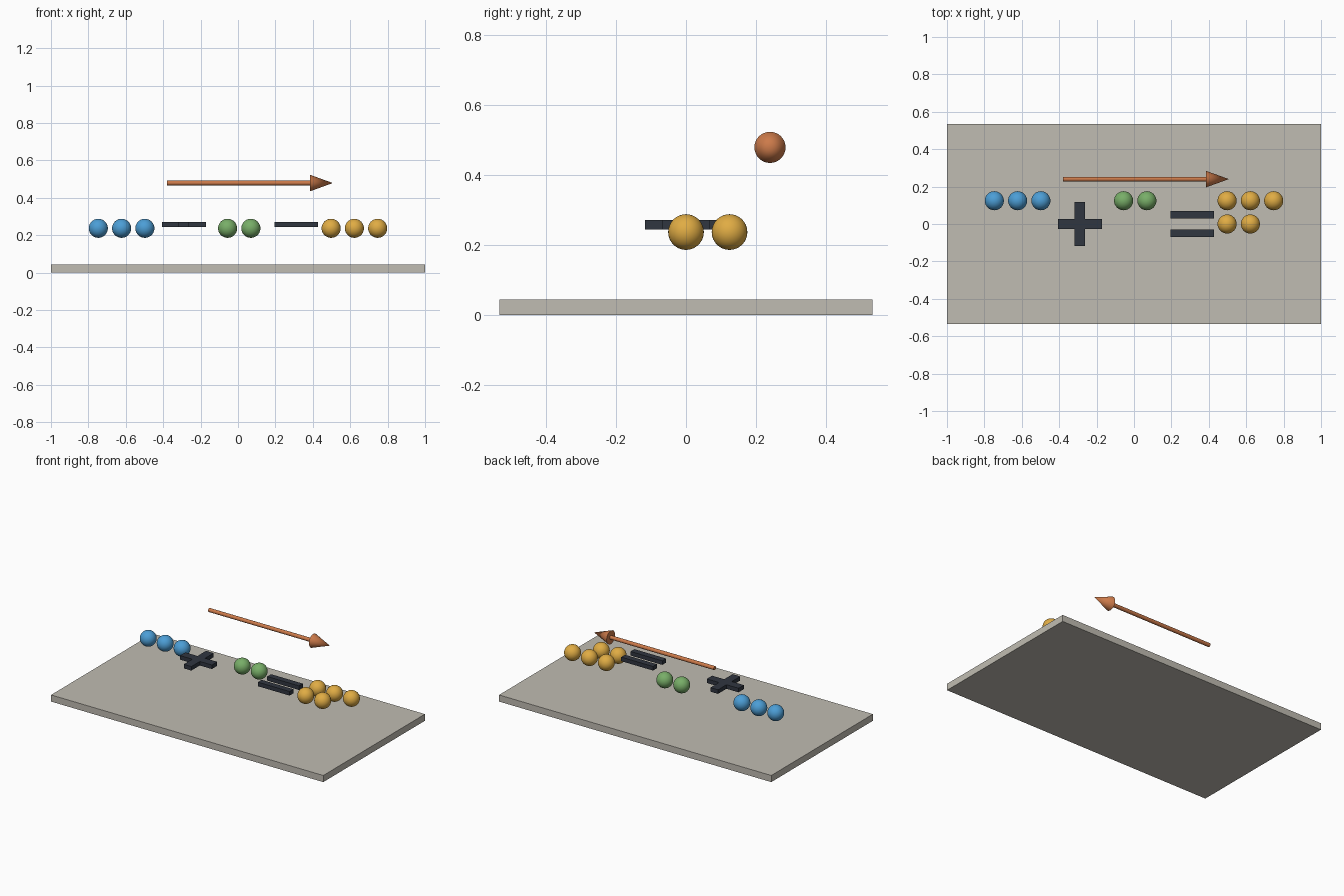
import bpy
import math

old = bpy.data.objects.get("Cube")
if old:
    bpy.data.objects.remove(old, do_unlink=True)


def srgb(*rgb):
    return [((c / 255 + 0.055) / 1.055) ** 2.4 for c in rgb] + [1.0]


def material(name, *rgb):
    mat = bpy.data.materials.new(name)
    mat.use_nodes = True
    mat.diffuse_color = srgb(*rgb)
    mat.node_tree.nodes["Principled BSDF"].inputs["Base Color"].default_value = srgb(*rgb)
    return mat


stone = material("warm grey", 192, 188, 178)
blue = material("blue", 76, 158, 214)
green = material("green", 120, 174, 104)
gold = material("gold", 224, 172, 68)
copper = material("copper", 204, 122, 74)
slate = material("dark slate", 48, 54, 64)


def finish(name, mat, smooth=False):
    obj = bpy.context.object
    obj.name = name
    obj.data.materials.append(mat)
    if smooth:
        bpy.ops.object.shade_smooth_by_angle(angle=math.radians(40))
    return obj


def box(name, mat, size, loc):
    bpy.ops.mesh.primitive_cube_add(size=1, location=loc)
    obj = finish(name, mat)
    obj.scale = size


def bead(name, mat, x, y):
    bpy.ops.mesh.primitive_uv_sphere_add(segments=32, ring_count=16, radius=0.051,
                                         location=(x, y, 0.237))
    finish(name, mat, smooth=True)


# Flat board
box("board", stone, (2, 1.067, 0.044), (0, 0, 0.022))

# Rows of counting beads: name, material, first x, y, count
STEP = 0.1244
rows = [
    ("blue_bead", blue, -0.7467, STEP, 3),
    ("green_bead", green, -0.0556, STEP, 2),
    ("gold_back_bead", gold, 0.4978, STEP, 3),
    ("gold_front_bead", gold, 0.4978, 0, 2),
]
for name, mat, x, y, count in rows:
    for i in range(count):
        bead(f"{name}_{i + 1}", mat, x + i * STEP, y)

# Plus sign from two crossed bars
BAR, THICK, SIGN_Z = 0.2333, 0.027, 0.2575
box("plus_bar_across", slate, (BAR, 0.0556, THICK), (-0.289, 0, SIGN_Z))
box("plus_bar_along", slate, (0.0556, BAR, THICK), (-0.289, 0, SIGN_Z))

# Equals sign
for name, y in (("equals_bar_back", 0.049), ("equals_bar_front", -0.049)):
    box(name, slate, (BAR, 0.04, THICK), (0.311, y, SIGN_Z))

# Arrow pointing along +x
START, NECK, TIP = -0.38, 0.384, 0.507
ARROW_Y, ARROW_Z = 0.24, 0.479
turn = (0, math.pi / 2, 0)
bpy.ops.mesh.primitive_cylinder_add(vertices=24, radius=0.0125, depth=NECK - START, rotation=turn,
                                    location=((START + NECK) / 2, ARROW_Y, ARROW_Z))
finish("arrow_shaft", copper, smooth=True)
bpy.ops.mesh.primitive_cone_add(vertices=32, radius1=0.0445, radius2=0, depth=TIP - NECK,
                                rotation=turn, location=((NECK + TIP) / 2, ARROW_Y, ARROW_Z))
finish("arrow_head", copper, smooth=True)
